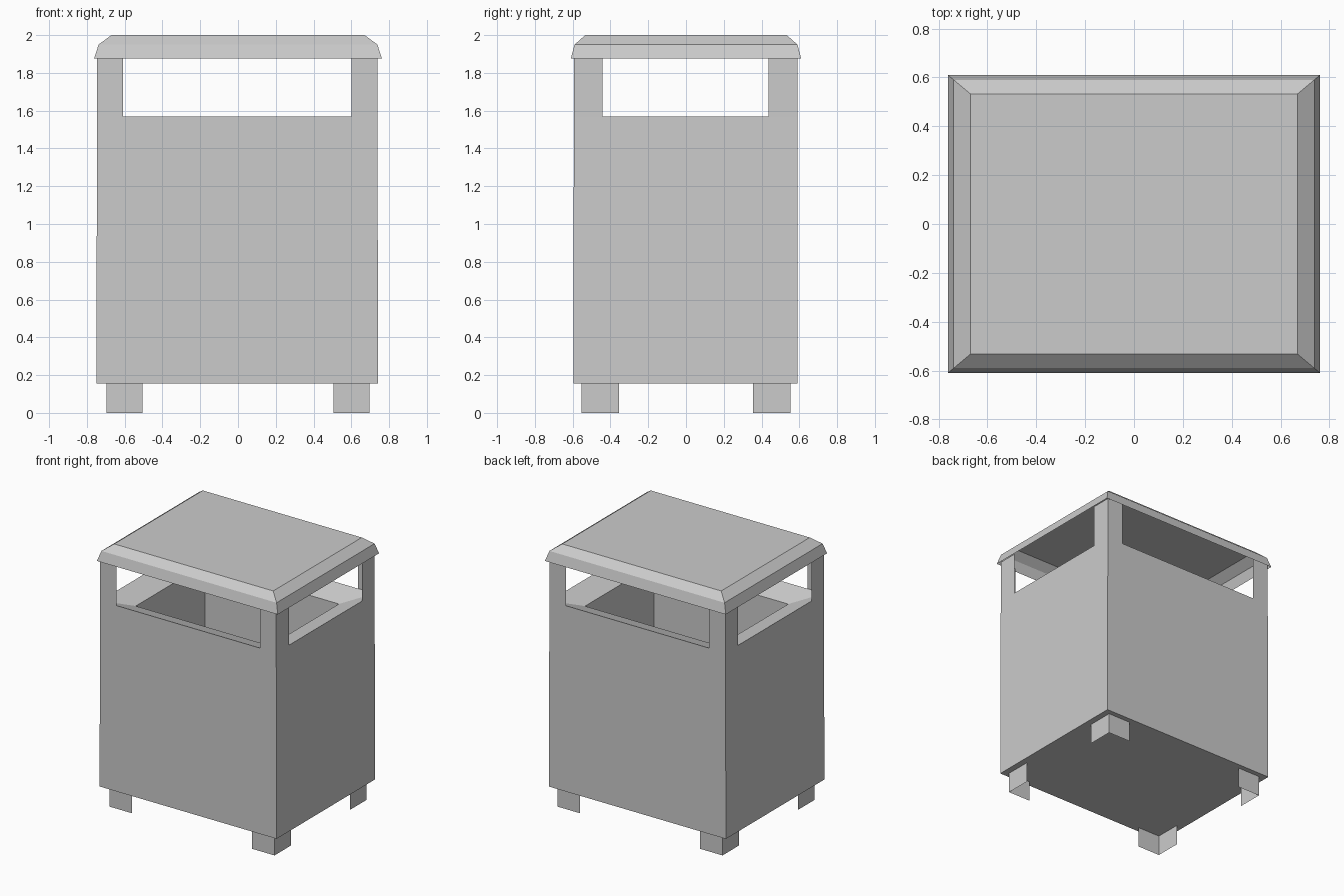
import bpy
import bmesh

cube = bpy.data.objects.get("Cube")
if cube:
    bpy.data.objects.remove(cube, do_unlink=True)

# Single flat grey metal
GREY = (0.6, 0.6, 0.6, 1.0)
metal = bpy.data.materials.new("grey metal")
metal.use_nodes = True
metal.diffuse_color = GREY
metal.node_tree.nodes["Principled BSDF"].inputs["Base Color"].default_value = GREY

OFFSET = -0.004  # the shell sits slightly off the lid centre


def finish(name, bm):
    mesh = bpy.data.meshes.new(name)
    bm.to_mesh(mesh)
    bm.free()
    mesh.materials.append(metal)
    obj = bpy.data.objects.new(name, mesh)
    bpy.context.collection.objects.link(obj)
    return obj


def loft(name, rings, shift=0.0, cap_start=False, cap_end=False):
    """Sheet through rectangular rings given as (half x, half y, z)."""
    bm = bmesh.new()
    loops = []
    for hx, hy, z in rings:
        corners = ((-hx, -hy), (hx, -hy), (hx, hy), (-hx, hy))
        loops.append([bm.verts.new((x + shift, y + shift / 2, z)) for x, y in corners])
    for low, high in zip(loops, loops[1:]):
        for i in range(4):
            j = (i + 1) % 4
            bm.faces.new((low[i], low[j], high[j], high[i]))
    if cap_start:
        bm.faces.new(loops[0][::-1])
    if cap_end:
        bm.faces.new(loops[-1])
    return finish(name, bm)


def corner_angle(name, sx, sy, outer, inner, z0, z1, shift=0.0):
    """Thin L-shaped sheet folded around one vertical corner."""
    (ox, oy), (ix, iy) = outer, inner
    path = ((ix * sx, oy * sy), (ox * sx, oy * sy), (ox * sx, iy * sy))
    if sx * sy > 0:
        path = path[::-1]
    bm = bmesh.new()
    rows = [[bm.verts.new((x + shift, y + shift / 2, z)) for x, y in path] for z in (z0, z1)]
    for i in range(2):
        bm.faces.new((rows[0][i], rows[0][i + 1], rows[1][i + 1], rows[1][i]))
    bm.normal_update()
    for face in bm.faces:
        centre = face.calc_center_median()
        if face.normal.x * centre.x + face.normal.y * centre.y < 0:
            face.normal_flip()
    return finish(name, bm)


# Outer shell, sloped rim and inner liner as one folded sheet
loft("bin_body", [
    (0.746, 0.593, 0.155),
    (0.742, 0.592, 1.57),
    (0.565, 0.416, 1.51),
    (0.565, 0.416, 0.20),
], OFFSET, cap_start=True, cap_end=True)

# Folded lid, hollow underneath
loft("lid", [
    (0.762, 0.61, 1.875),
    (0.738, 0.59, 1.95),
    (0.67, 0.533, 2.0),
], cap_end=True)

# Corner posts carrying the lid, and the feet
for sx, side in ((-1, "right"), (1, "left")):
    for sy, end in ((-1, "front"), (1, "back")):
        corner_angle(f"{end}_{side}_post", sx, sy, (0.742, 0.592), (0.604, 0.44),
                     1.57, 1.89, OFFSET)
        corner_angle(f"{end}_{side}_foot", sx, sy, (0.695, 0.553), (0.505, 0.355),
                     0.0, 0.155)
